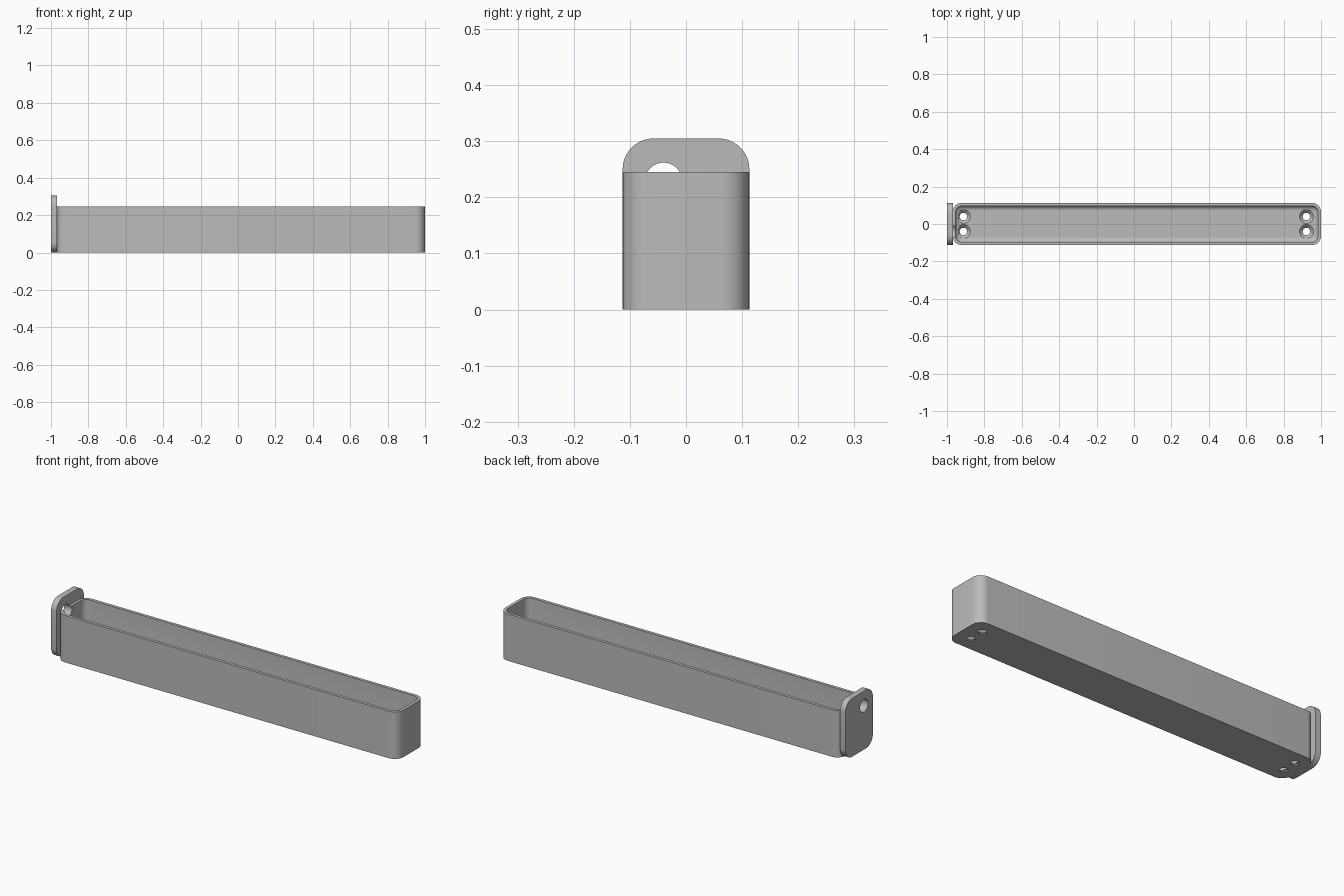
import bpy, bmesh, math
from mathutils import Matrix

cube = bpy.data.objects.get("Cube")
if cube:
    bpy.data.objects.remove(cube, do_unlink=True)

grey = bpy.data.materials.new("light_grey")
grey.use_nodes = True
grey.diffuse_color = (0.5, 0.5, 0.5, 1)
grey.node_tree.nodes["Principled BSDF"].inputs["Base Color"].default_value = (0.5, 0.5, 0.5, 1)

SEG = 10
X0, X1, HALF_Y = -0.97, 1.0, 0.113
TRAY_H, PLATE_H = 0.245, 0.305
WALL, FLOOR = 0.016, 0.02
MID = (X0 + X1) / 2


def rounded_rect(half_u, half_v, radius):
    """Outline of a rounded rectangle around the origin."""
    pts = []
    for k, (su, sv) in enumerate([(1, 1), (-1, 1), (-1, -1), (1, -1)]):
        for i in range(SEG + 1):
            a = math.pi / 2 * (k + i / SEG)
            pts.append((su * (half_u - radius) + radius * math.cos(a),
                        sv * (half_v - radius) + radius * math.sin(a)))
    return pts


def loft(name, rings):
    """Skin a stack of equal outlines and cap both ends."""
    bm = bmesh.new()
    loops = [[bm.verts.new(p) for p in ring] for ring in rings]
    n = len(loops[0])
    for a, b in zip(loops, loops[1:]):
        for i in range(n):
            j = (i + 1) % n
            bm.faces.new((a[i], a[j], b[j], b[i]))
    bm.faces.new(loops[0][::-1])
    bm.faces.new(loops[-1])
    bmesh.ops.recalc_face_normals(bm, faces=bm.faces)
    return finish(name, bm)


def finish(name, bm):
    mesh = bpy.data.meshes.new(name)
    bm.to_mesh(mesh)
    bm.free()
    mesh.materials.append(grey)
    ob = bpy.data.objects.new(name, mesh)
    bpy.context.collection.objects.link(ob)
    return ob


def tray_ring(inset, z, radius):
    outline = rounded_rect((X1 - X0) / 2 - inset, HALF_Y - inset, radius)
    return [(MID + u, v, z) for u, v in outline]


def cone(bm, r_low, r_high, depth, matrix):
    bmesh.ops.create_cone(bm, cap_ends=True, segments=32, radius1=r_low,
                          radius2=r_high, depth=depth, matrix=matrix)


def cut(ob, cutter):
    mod = ob.modifiers.new("holes", 'BOOLEAN')
    mod.operation = 'DIFFERENCE'
    mod.solver = 'EXACT'
    mod.object = cutter
    cutter.hide_render = True
    cutter.hide_set(True)


# Tray: outer wall, rim, inner wall, filleted floor
CORNER, FILLET = 0.05, 0.025
rings = [tray_ring(0, 0, CORNER), tray_ring(0, TRAY_H, CORNER),
         tray_ring(WALL, TRAY_H, CORNER - WALL)]
for i in range(7):
    a = math.pi / 2 * i / 6
    step = FILLET * (1 - math.cos(a))
    rings.append(tray_ring(WALL + step, FLOOR + FILLET * (1 - math.sin(a)),
                           CORNER - WALL - step))
tray = loft("tray", rings)

# End plate, rising above the tray
outline = rounded_rect(HALF_Y, PLATE_H / 2, 0.055)
plate = loft("end_plate", [[(x, u, v + PLATE_H / 2) for u, v in outline]
                           for x in (-1.0, X0 + 0.001)])

# Countersunk screw holes in the floor
for ix, x in enumerate((-0.912, 0.922)):
    for iy, y in enumerate((-0.04, 0.04)):
        bm = bmesh.new()
        cone(bm, 0.02, 0.02, 0.1, Matrix.Translation((x, y, 0)))
        drill = finish(f"screw_drill_{ix}{iy}", bm)
        bm = bmesh.new()
        cone(bm, 0.02, 0.038, FLOOR - 0.002, Matrix.Translation((x, y, FLOOR / 2 + 0.002)))
        sink = finish(f"countersink_{ix}{iy}", bm)
        cut(tray, drill)
        cut(tray, sink)

# Round opening through the end plate and the tray wall behind it
bm = bmesh.new()
cone(bm, 0.033, 0.033, 0.16,
     Matrix.Translation((-1.0, -0.04, 0.229)) @ Matrix.Rotation(math.pi / 2, 4, 'Y'))
opening = finish("opening_cutter", bm)
cut(plate, opening)
cut(tray, opening)

# Bake the cuts, then smooth the rounded parts
for ob in (tray, plate):
    bpy.ops.object.select_all(action='DESELECT')
    bpy.context.view_layer.objects.active = ob
    ob.select_set(True)
    for mod in list(ob.modifiers):
        bpy.ops.object.modifier_apply(modifier=mod.name)
    bpy.ops.object.shade_smooth_by_angle(angle=math.radians(30))

for ob in list(bpy.context.collection.objects):
    if ob.name.startswith(("screw_drill", "countersink", "opening_cutter")):
        bpy.data.objects.remove(ob, do_unlink=True)
